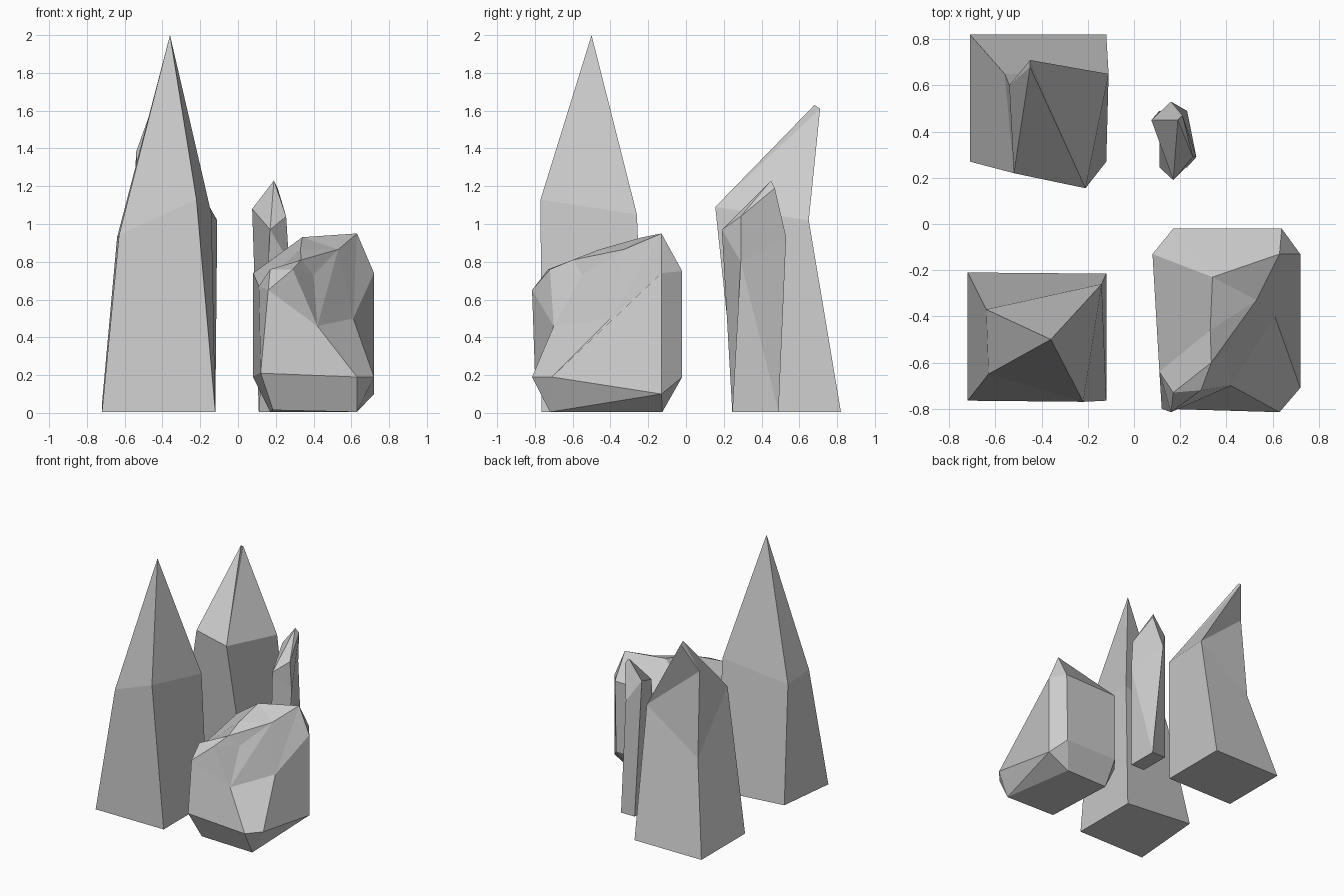
import bpy, bmesh

if "Cube" in bpy.data.objects:
    bpy.data.objects.remove(bpy.data.objects["Cube"])


def box_ring(x0, x1, y0, y1, z=0.005):
    """Four base corners, lettered a-d anticlockwise from front left."""
    ring = [(x0, y0, z), (x1, y0, z), (x1, y1, z), (x0, y1, z)]
    return dict(zip("abcd", ring))


def facet_rock(name, corners, facets):
    """Chipped rock: lettered corners, each facet a word of letters."""
    bm = bmesh.new()
    v = {k: bm.verts.new(p) for k, p in corners.items()}
    for word in facets.split():
        bm.faces.new([v[k] for k in word])
    bmesh.ops.recalc_face_normals(bm, faces=bm.faces[:])
    mesh = bpy.data.meshes.new(name)
    bm.to_mesh(mesh)
    bm.free()
    bpy.context.collection.objects.link(bpy.data.objects.new(name, mesh))


# Tall front spire: base abcd, shoulders e-h, tip T
facet_rock("tall_spire", {
    **box_ring(-.72, -.12, -.765, -.215), "d": (-.72, -.21, .05),
    "e": (-.63, -.65, .94), "f": (-.22, -.77, 1.13),
    "g": (-.14, -.26, 1.05), "h": (-.64, -.37, .93), "T": (-.36, -.50, 2.0)},
    "abcd abfe bcgf cdhg daeh efT fgT ghT heT")

# Small slim shard: base abcd, shoulders F K H W, crest J P O
facet_rock("small_shard", {
    **box_ring(.11, .23, .245, .49),
    "F": (.17, .19, .97), "K": (.27, .29, .80),
    "H": (.16, .53, .93), "W": (.075, .45, 1.08),
    "J": (.255, .29, 1.04), "P": (.19, .45, 1.23), "O": (.21, .47, 1.19)},
    "abcd abKF bcK cHK cdWH daFW FKJ FJP FPW WPOH KHOJ JOP")

# Leaning back spire: base abcd, shoulders S F R V, chisel tip L K P
facet_rock("leaning_spire", {
    **box_ring(-.71, -.12, .27, .82),
    "S": (-.52, .22, 1.11), "F": (-.21, .155, 1.09),
    "R": (-.11, .65, 1.02), "V": (-.56, .65, .71),
    "L": (-.54, .60, 1.38), "K": (-.45, .71, 1.61), "P": (-.45, .68, 1.63)},
    "abcd abFS bcRF cdVR daSV VSL VLR LKR SFP SPL LPK FRK FKP")

# Chipped boulder: foot abcd, lower ring e-k, upper ring l-q, top in capitals
facet_rock("boulder", {
    **box_ring(.17, .63, -.72, -.13), "a": (.185, -.72, .015),
    "c": (.54, -.125, .005),
    "e": (.12, -.80, .21), "f": (.63, -.815, .19), "g": (.72, -.71, .19),
    "h": (.72, -.13, .10), "i": (.63, -.02, .19), "j": (.17, -.02, .19),
    "k": (.08, -.13, .19),
    "l": (.16, -.815, .65), "m": (.11, -.64, .67), "n": (.08, -.13, .74),
    "o": (.17, -.02, .74), "p": (.64, -.02, .75), "q": (.72, -.13, .74),
    "P": (.63, -.13, .95), "Q": (.34, -.23, .93), "R": (.53, -.33, .865),
    "S": (.33, -.46, .865), "T": (.335, -.60, .81), "U": (.17, -.73, .76),
    "V": (.29, -.72, .76), "N": (.40, -.55, .73),
    "E": (.42, -.70, .46), "G": (.61, -.40, .50)},
    "abcd abfe bfg bgh bhc chi cijd djk dkea "   # underside bevel
    "ijop jkno hipq kemn elm "                   # back and left walls
    "efEl fgGE ghqG qPG Pqp "                    # front and right walls
    "opPQ oQn nQSm mSTU mUl QPR QRS "            # top
    "SRT TRN TNV TVU UVl VEl VNE RNE RGE RPG")   # chipped notch
